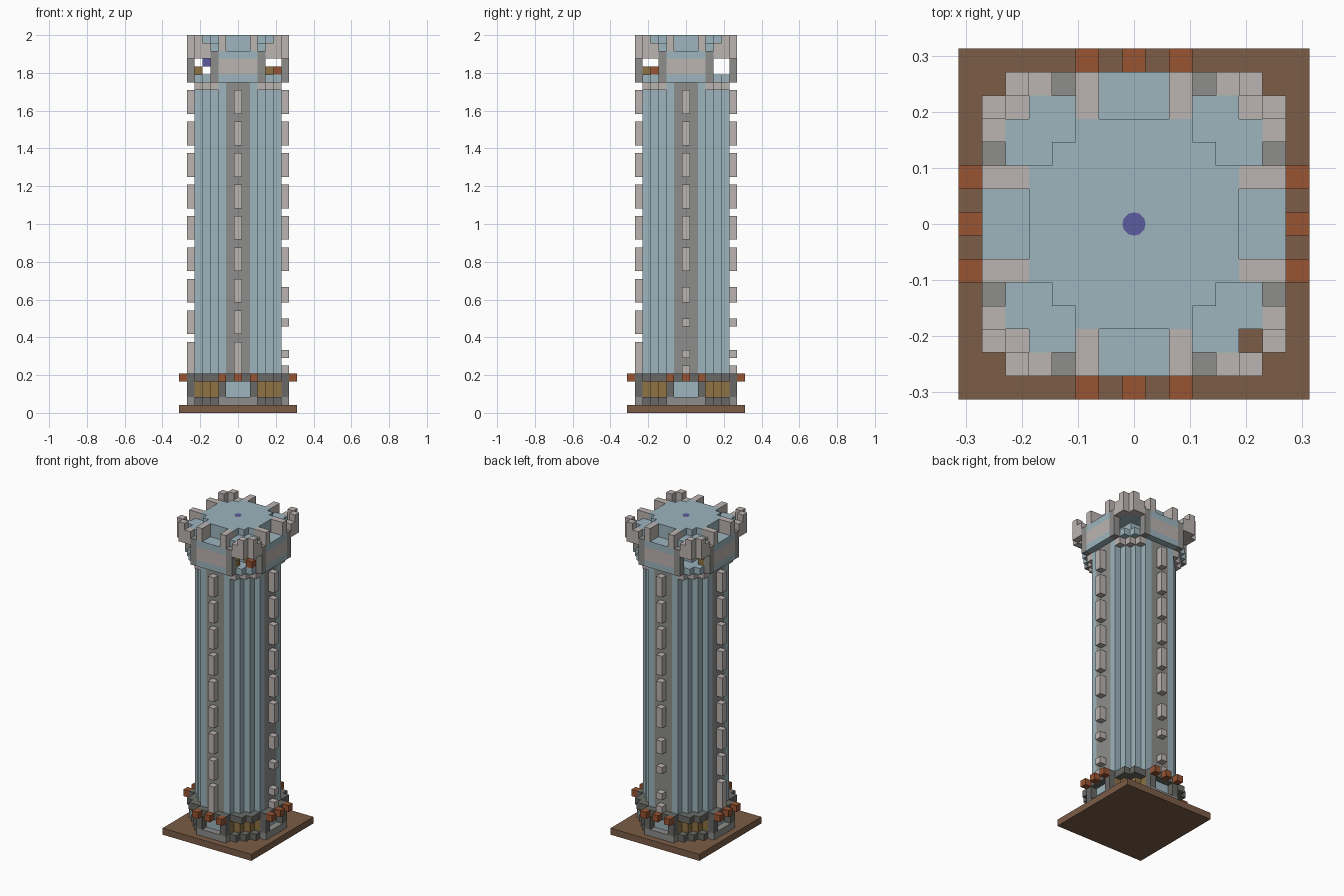
import bpy, bmesh, math
from mathutils import Vector

V = 1 / 24  # edge of one building block

if "Cube" in bpy.data.objects:
    bpy.data.objects.remove(bpy.data.objects["Cube"])


def make_material(name, rgb):
    m = bpy.data.materials.new(name)
    m.use_nodes = True
    col = [(c / 255 / 12.92 if c < 11 else ((c / 255 + 0.055) / 1.055) ** 2.4) for c in rgb] + [1]
    m.diffuse_color = col
    bsdf = m.node_tree.nodes["Principled BSDF"]
    bsdf.inputs["Base Color"].default_value = col
    bsdf.inputs["Roughness"].default_value = 0.9
    return m


PALETTE = {
    "blue": make_material("pale_blue_stone", (157, 181, 189)),
    "light": make_material("light_stone", (187, 180, 177)),
    "grey": make_material("grey_stone", (141, 142, 140)),
    "dark": make_material("dark_stone", (104, 106, 102)),
    "brown": make_material("brown_earth", (124, 93, 71)),
    "ochre": make_material("ochre_wood", (142, 114, 68)),
    "orange": make_material("rust_orange", (152, 84, 50)),
    "purple": make_material("violet", (92, 92, 160)),
}
KEYS = list(PALETTE)
SIDES = [Vector(s) for s in ((1, 0, 0), (-1, 0, 0), (0, 1, 0), (0, -1, 0), (0, 0, 1), (0, 0, -1))]


def build(name, cells):
    """Skin a set of blocks {(x, y, layer): colour}, leaving out hidden faces."""
    bm = bmesh.new()
    for cell, colour in cells.items():
        centre = Vector(cell)
        for n in SIDES:
            if tuple(int(c) for c in centre + n) in cells:
                continue
            u = Vector((n.y, n.z, n.x))
            w = n.cross(u)
            corners = [centre + (n + a * u + b * w) / 2
                       for a, b in ((-1, -1), (1, -1), (1, 1), (-1, 1))]
            f = bm.faces.new([bm.verts.new((c + Vector((0, 0, 0.5))) * V) for c in corners])
            f.material_index = KEYS.index(colour)
    bmesh.ops.remove_doubles(bm, verts=bm.verts, dist=V / 100)
    bmesh.ops.dissolve_limit(bm, angle_limit=0.02, verts=bm.verts, edges=bm.edges,
                             delimit={'MATERIAL'})
    me = bpy.data.meshes.new(name)
    bm.to_mesh(me)
    bm.free()
    for m in PALETTE.values():
        me.materials.append(m)
    ob = bpy.data.objects.new(name, me)
    bpy.context.collection.objects.link(ob)
    return ob


def layout(rule, layers, reach=7):
    """Blocks wherever rule(|x|, |y|, layer) names a colour."""
    cells = {}
    for z in layers:
        for x in range(-reach, reach + 1):
            for y in range(-reach, reach + 1):
                colour = rule(abs(x), abs(y), z)
                if colour:
                    cells[x, y, z] = colour
    return cells


def in_column(x, y):
    return x * x + y * y <= 30


# Ground plate
build("ground_plate", layout(lambda x, y, z: "brown", [0]))


# Round column: grey strip on each side, wooden corners at the foot
def column(x, y, z):
    if not in_column(x, y):
        return None
    if z < 4 and min(x, y) >= 2:
        return "ochre" if z > 1 else "grey"
    return "grey" if min(x, y) <= 1 and z > 4 else "blue"


build("column", layout(column, range(1, 42)))


# Footing: low kerb, posts and a ring with projecting beam ends
def footing(x, y, z):
    near, far = min(x, y), max(x, y)
    if in_column(x, y) or far > 7:
        return None
    if z == 1:
        return "grey" if far == 6 and near <= 2 else "dark" if far < 7 and near + far <= 8 else None
    if z < 4:
        return "dark" if far == 6 and near == 2 else None
    if far == 7:
        return "orange" if near in (0, 2) else None
    return "dark" if x * x + y * y <= 41 else None


build("footing", layout(footing, range(1, 5)))

# Studs up each side, worn shorter low down on two sides
worn = {14: (14, 15), 10: (11,), 6: (5, 7)}
for side, (sx, sy) in {"left": (6, 0), "right": (-6, 0), "back": (0, 6), "front": (0, -6)}.items():
    cells = {}
    for base in range(6, 39, 4):
        span = range(base, base + 3)
        if side in ("left", "back"):
            span = worn.get(base, span)
        for z in span:
            cells[sx, sy, z] = "light"
    if side in ("right", "front"):
        cells[sx, sy, 5] = "light"
    build(side + "_studs", cells)


# Corbels and floor under the crown
def corbel(x, y, z):
    if z == 41:
        return "light" if not in_column(x, y) and max(x, y) <= 5 and x + y <= 8 else None
    return "blue" if max(x, y) <= 5 and x + y <= 9 else None


build("corbels_and_floor", layout(corbel, (41, 42)))
build("inner_core", layout(lambda x, y, z: "blue" if max(x, y) <= 3 else None, (43, 44)))


# Side panels framed by grey posts
def panel(x, y, z):
    near, far = min(x, y), max(x, y)
    if far != 6 or near > 3:
        return None
    return "grey" if near == 3 else "light" if z in (43, 44) else "blue"


build("crown_panels", layout(panel, range(42, 46)))


# Stepped roof
def roof(x, y, z):
    near, far = min(x, y), max(x, y)
    if z == 45:
        return "blue" if far <= 5 and near < 5 else None
    if z == 46:
        return "blue" if far <= 4 or (far == 5 and near in (3, 4)) else None
    return "blue" if far <= 4 and near + far <= 6 else None


build("roof", layout(roof, range(45, 48)))


# Battlements: corner clusters and a pair of merlons per side
def battlement(x, y, z):
    near, far = min(x, y), max(x, y)
    if far in (5, 6) and near == 2:
        return "light" if z > 45 else None
    if far == 6 and near == 5:
        return "light"
    if far == 6 and near == 4:
        return "light" if z < 47 else None
    return "light" if near == far == 5 and z == 45 else None


cells = layout(battlement, range(45, 48))
del cells[5, -5, 45]
build("battlements", cells)

# Loose blocks inside the crown openings
build("crown_fittings", {(5, -4, 43): "orange", (4, -3, 43): "ochre", (3, -5, 43): "ochre",
                         (-5, 3, 43): "ochre", (-4, 3, 44): "purple"})

# Small round marker plate on the roof
bpy.ops.mesh.primitive_cylinder_add(vertices=12, radius=V / 2, depth=0.004, location=(0, 0, 1.9985))
marker = bpy.context.object
marker.name = "roof_marker"
marker.data.materials.append(PALETTE["purple"])
